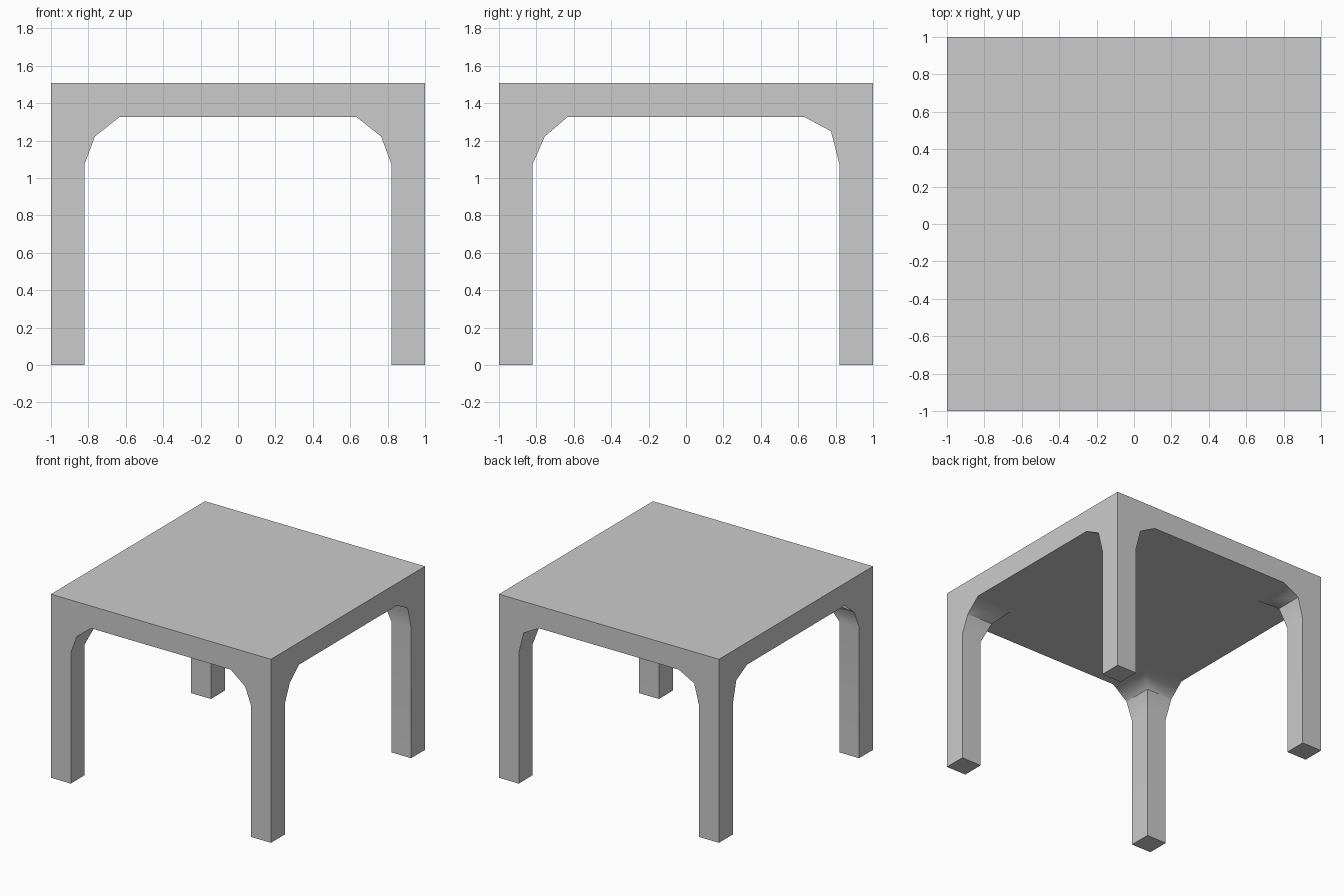
import bpy, bmesh, math

if "Cube" in bpy.data.objects:
    bpy.data.objects.remove(bpy.data.objects["Cube"])

TOP = 1.508
CORNERS = [(-1, -1), (1, -1), (1, 1), (-1, 1)]


# Inner faces of a leg, bottom to top: x, y, z (back brackets are a bit slimmer)
def leg_profile(sy):
    middle = (0.765, 0.755, 1.222) if sy < 0 else (0.775, 0.775, 1.25)
    return [(0.82, 0.82, 0), (0.82, 0.82, 1.075), middle, (0.635, 0.635, 1.325)]


# Points of one leg: along its front/back face, its inner corner, its side face
def leg_points(sx, sy):
    rows = leg_profile(sy)
    on_y = [(sx * x, sy, z) for x, y, z in rows]
    on_x = [(sx, sy * y, z) for x, y, z in rows]
    inner = [(sx * x, sy * y, z) for x, y, z in rows]
    inner[3] = (sx * 0.66, sy * 0.66, rows[3][2])
    return on_y, inner, on_x


bm = bmesh.new()


def face(points):
    return bm.faces.new([bm.verts.new(p) for p in points])


legs = [leg_points(*c) for c in CORNERS]

# Table top
face([(sx, sy, TOP) for sx, sy in CORNERS])

# Legs: feet and inner faces with flared brackets
for (sx, sy), (on_y, inner, on_x) in zip(CORNERS, legs):
    face([(sx, sy, 0), on_y[0], inner[0], on_x[0]])
    for k in range(3):
        face([on_y[k], inner[k], inner[k + 1], on_y[k + 1]])
        face([on_x[k], inner[k], inner[k + 1], on_x[k + 1]])

# Arched outer sides
for i in range(4):
    j = (i + 1) % 4
    run = 0 if i % 2 == 0 else 2
    a, b = CORNERS[i], CORNERS[j]
    face(legs[i][run] + legs[j][run][::-1]
         + [(*b, 0), (*b, TOP), (*a, TOP), (*a, 0)])

# Underside
under = []
for i, leg in enumerate(legs):
    pts = [leg[2][3], leg[1][3], leg[0][3]]
    under += pts if i % 2 == 0 else pts[::-1]
face(under)

bmesh.ops.remove_doubles(bm, verts=bm.verts, dist=0.0005)
bmesh.ops.recalc_face_normals(bm, faces=bm.faces)

# Smooth brackets, with crisp corners and a crisp bend halfway up the bracket
for f in bm.faces:
    f.smooth = True
for e in bm.edges:
    bend = all(1.2 < v.co.z < 1.3 for v in e.verts)
    e.smooth = not bend and e.calc_face_angle(0) < math.radians(60)

mesh = bpy.data.meshes.new("table")
bm.to_mesh(mesh)
bm.free()
table = bpy.data.objects.new("table", mesh)
bpy.context.collection.objects.link(table)

# Keep the large faces flat
wn = table.modifiers.new("flat_large_faces", 'WEIGHTED_NORMAL')
wn.keep_sharp = True
